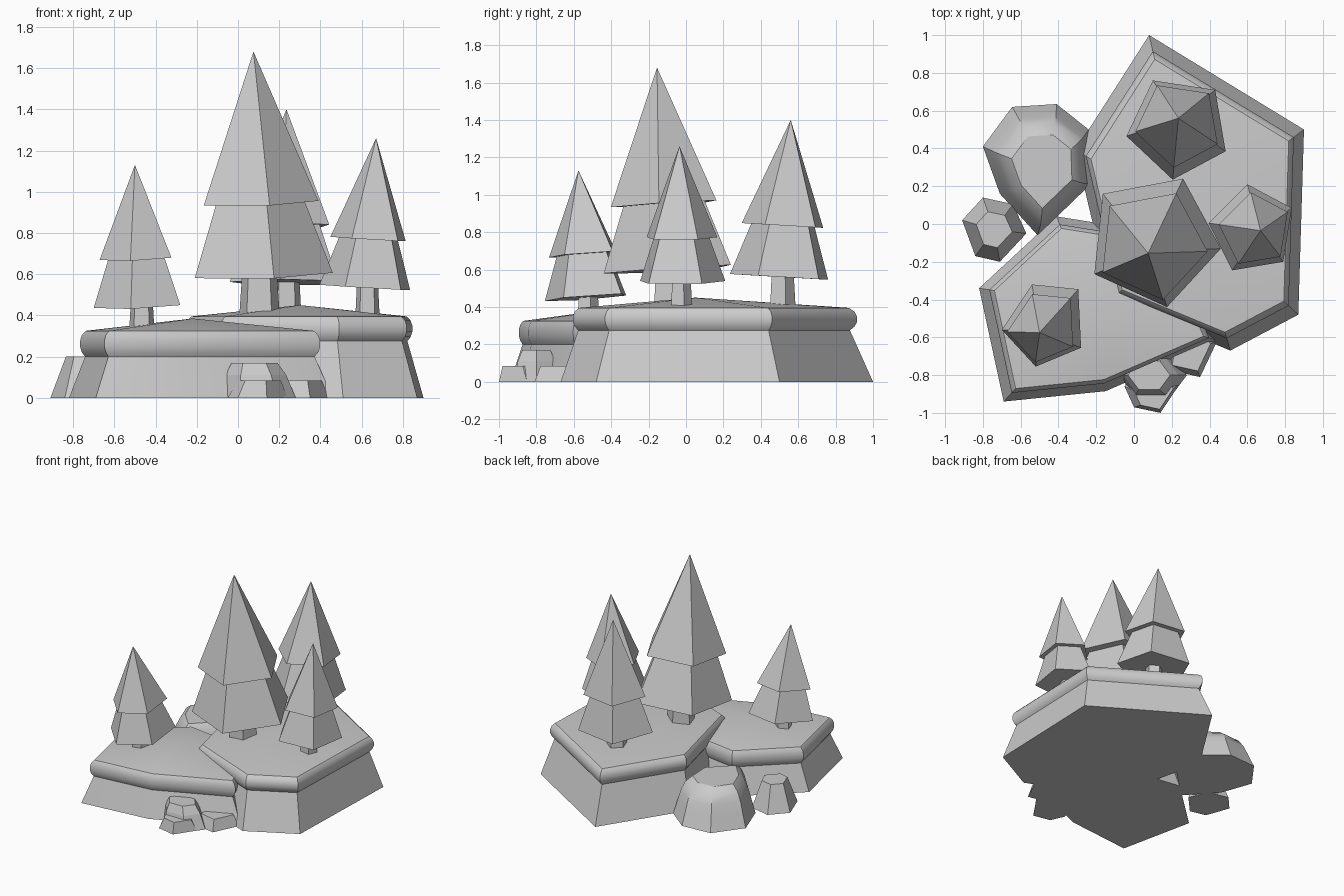
import bpy, math

if "Cube" in bpy.data.objects:
    bpy.data.objects.remove(bpy.data.objects["Cube"])


def loft(name, rings, smooth=False):
    """Skin between stacked rings of 3D points; a one-point last ring makes a tip."""
    verts = [p for r in rings for p in r]
    n = len(rings[0])
    faces = [tuple(reversed(range(n)))]
    for k in range(len(rings) - 1):
        a, b = k * n, (k + 1) * n
        for i in range(n):
            j = (i + 1) % n
            if len(rings[k + 1]) == 1:
                faces.append((a + i, a + j, b))
            else:
                faces.append((a + i, a + j, b + j, b + i))
    if len(rings[-1]) > 1:
        faces.append(tuple(range(len(verts) - n, len(verts))))
    me = bpy.data.meshes.new(name)
    me.from_pydata(verts, [], faces)
    ob = bpy.data.objects.new(name, me)
    bpy.context.collection.objects.link(ob)
    if smooth:
        bpy.ops.object.select_all(action='DESELECT')
        ob.select_set(True)
        bpy.context.view_layer.objects.active = ob
        bpy.ops.object.shade_smooth_by_angle(angle=math.radians(32))
    return ob


def ring(outline, c, s, z, to=None):
    """Outline scaled about c, moved to centre 'to', at height z."""
    t = to or c
    return [(t[0] + (x - c[0]) * s, t[1] + (y - c[1]) * s, z) for x, y in outline]


def ngon(cx, cy, rx, ry, n, turn):
    return [(cx + rx * math.cos(turn + i * math.tau / n),
             cy + ry * math.sin(turn + i * math.tau / n)) for i in range(n)]


# mounds: sloped wall, rounded grassy rim, shallow peaked top
def mound(name, outline, c, z0, z1, peak):
    h = z1 - z0
    rings = [ring(outline, c, 1, 0), ring(outline, c, .87, z0)]
    for s, f in ((.896, .17), (.91, .38), (.91, .62), (.896, .83), (.865, 1)):
        rings.append(ring(outline, c, s, z0 + h * f))
    rings.append([(c[0], c[1], peak)])
    loft(name, rings, True)


mound("high_mound", [(.08, 1), (-.31, .39), (-.12, -.41), (.51, -.67), (.87, -.48), (.90, .50)],
      (.30, .05), .275, .395, .45)
mound("low_mound", [(-.82, -.34), (-.69, -.94), (-.15, -.885), (.46, -.62), (.22, -.06), (-.41, .04)],
      (-.22, -.43), .20, .325, .385)


# trees: trunk plus two leaning five-sided tiers
def tree(name, pts, apex, z_low, z_up, trunk_r, ground):
    cx = sum(p[0] for p in pts) / 5
    cy = sum(p[1] for p in pts) / 5
    lx, ly = (apex[0] - cx) / (apex[2] - z_low), (apex[1] - cy) / (apex[2] - z_low)

    def tier_ring(s, z):
        t = (cx + lx * (z - z_low), cy + ly * (z - z_low))
        return [(x, y, z - lx * (x - t[0]) - ly * (y - t[1]))
                for x, y, z in ring(pts, (cx, cy), s, z, t)]

    loft(name + "_trunk", [ring(ngon(cx, cy, trunk_r, trunk_r, 5, .3), (cx, cy), s, z)
                           for s, z in ((1.1, ground), (.9, z_low + .05))])
    loft(name + "_lower_tier", [tier_ring(1, z_low), tier_ring(.62, z_up + .02)])
    loft(name + "_upper_tier", [tier_ring(.83, z_up), [apex]])


tree("tall_tree", [(.26, .24), (-.165, .16), (-.21, -.265), (.175, -.44), (.46, -.13)],
     (.075, -.155, 1.68), .60, .95, .095, .38)
tree("back_tree", [(.10, .76), (-.04, .465), (.205, .235), (.485, .385), (.43, .71)],
     (.235, .56, 1.40), .56, .835, .07, .36)
tree("left_tree", [(-.54, -.32), (-.70, -.56), (-.52, -.755), (-.28, -.655), (-.295, -.345)],
     (-.50, -.575, 1.13), .45, .68, .06, .30)
tree("right_tree", [(.60, .21), (.395, .005), (.52, -.245), (.79, -.20), (.835, .085)],
     (.67, -.035, 1.26), .535, .77, .058, .36)


# rocks
def rock(name, outline, c, profile, top=None, smooth=False):
    rings = []
    for s, z in profile:
        f = z / profile[-1][1]
        t = c if top is None else tuple(a + (b - a) * f for a, b in zip(c, top))
        rings.append(ring(outline, c, s, z, t))
    loft(name, rings, smooth)


rock("big_rock", [(-.645, .62), (-.80, .41), (-.71, .16), (-.51, -.06), (-.23, .21), (-.24, .50), (-.41, .635)],
     (-.5, .31), [(1, 0), (.9, .1), (.82, .18), (.72, .24), (.56, .28)], (-.48, .29), True)
rock("side_rock", [(-.91, .02), (-.84, -.17), (-.71, -.20), (-.57, -.05), (-.64, .105), (-.80, .14)],
     (-.74, -.03), [(1, 0), (.56, .2)])
rock("front_rock_tall", ngon(.10, -.80, .18, .14, 6, 0), (.10, -.80),
     [(1, 0), (.82, .11), (.62, .17)], (.08, -.80))
rock("front_rock_low", [(-.05, -.86), (0, -.97), (.14, -1), (.24, -.85), (.16, -.74), (.02, -.74)],
     (.09, -.86), [(1, 0), (.72, .085)], (.10, -.88))
rock("front_rock_right", [(.17, -.77), (.35, -.81), (.44, -.62), (.36, -.54), (.2, -.58)],
     (.30, -.68), [(1, 0), (.75, .085)])
